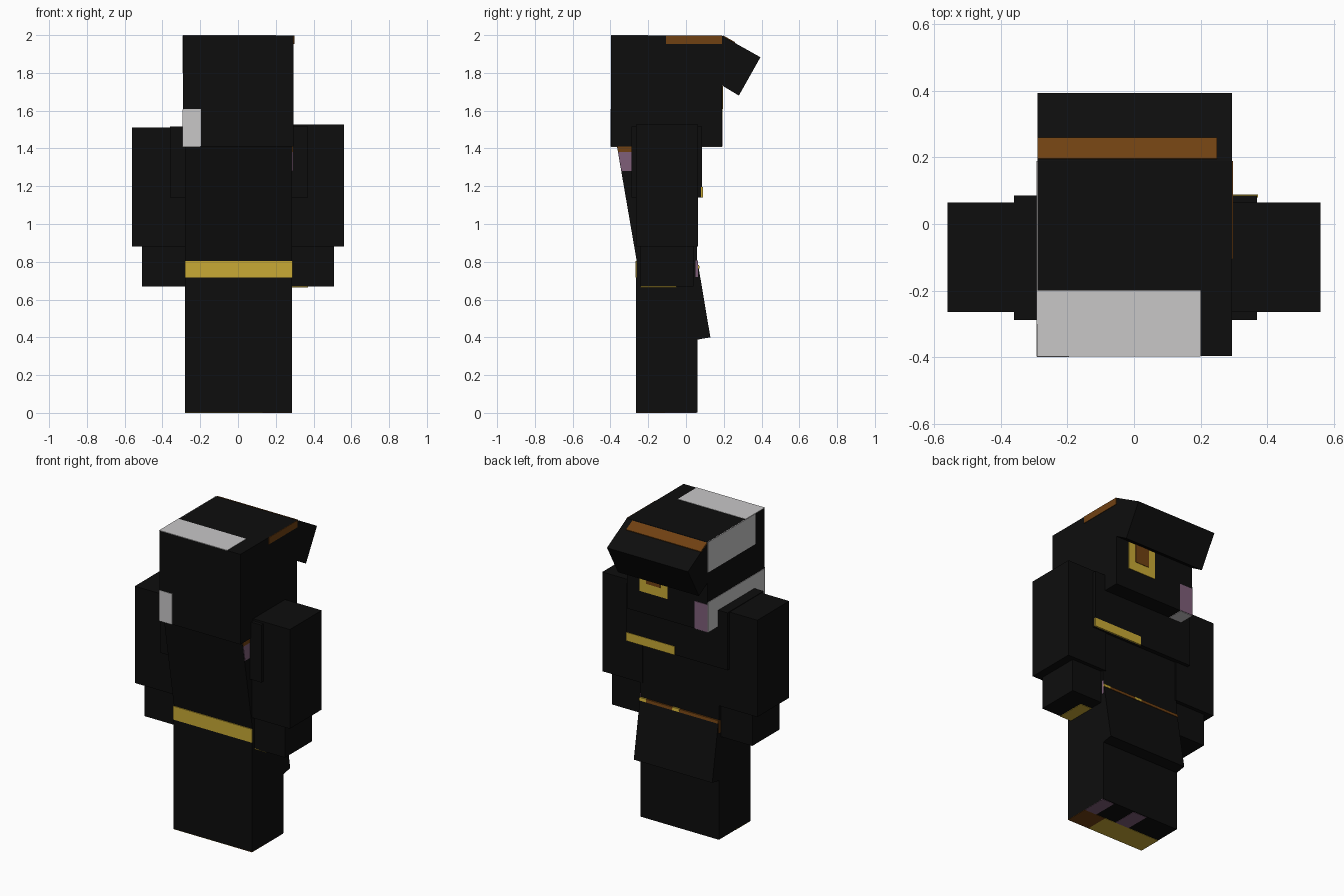
import bpy

if "Cube" in bpy.data.objects:
    bpy.data.objects.remove(bpy.data.objects["Cube"])


def material(name, rgb):
    m = bpy.data.materials.new(name)
    m.diffuse_color = (*rgb, 1)
    m.use_nodes = True
    m.node_tree.nodes["Principled BSDF"].inputs["Base Color"].default_value = m.diffuse_color
    return m


BLACK = material("black", (0.004, 0.004, 0.004))
WHITE = material("pale_grey", (0.58, 0.57, 0.575))
GOLD = material("gold", (0.58, 0.40, 0.035))
BROWN = material("brown", (0.16, 0.052, 0.006))
PURPLE = material("purple", (0.21, 0.112, 0.19))
T = 0.003  # thickness of painted plates


def prism(name, profile, x0, x1, mat):
    """Extrude a clockwise (y, z) profile along x."""
    n = len(profile)
    verts = [(x, y, z) for x in (x0, x1) for y, z in profile]
    faces = [tuple(range(n)), tuple(range(2 * n - 1, n - 1, -1))]
    faces += [((i + 1) % n, i, n + i, n + (i + 1) % n) for i in range(n)]
    mesh = bpy.data.meshes.new(name)
    mesh.from_pydata(verts, [], faces)
    mesh.materials.append(mat)
    ob = bpy.data.objects.new(name, mesh)
    bpy.context.collection.objects.link(ob)
    return ob


def box(name, x, y, z, mat=BLACK):
    profile = [(y[0], z[0]), (y[0], z[1]), (y[1], z[1]), (y[1], z[0])]
    return prism(name, profile, x[0], x[1], mat)


# Head and rear hood
HX = (-0.29, 0.295)
box("head", HX, (-0.397, 0.19), (1.41, 1.998))
hood = [(0.08, 1.80), (0.19, 1.997), (0.394, 1.883), (0.28, 1.68)]
prism("hood", hood, HX[0], HX[1], BLACK)
prism("hood_stripe", [(0.195, 1.99), (0.197, 1.998), (0.26, 1.963), (0.258, 1.955)],
      HX[0], 0.25, BROWN)

# Head markings
box("head_top_patch", (-0.291, 0.20), (-0.398, -0.20), (1.997, 2.0), WHITE)
box("head_front_patch", (-0.292, -0.195), (-0.40, -0.396), (1.41, 1.61), WHITE)
box("head_side_patch_upper", (HX[0] - T, HX[0] + T), (-0.30, 0.19), (1.80, 1.998), WHITE)
box("head_side_patch_lower", (HX[0] - T, HX[0] + T), (-0.398, 0.19), (1.408, 1.605), WHITE)
box("head_bottom_patch", (-0.29, -0.20), (-0.397, 0.19), (1.41 - T, 1.412), WHITE)
box("head_side_stripe", (HX[1] - T, HX[1] + T), (-0.105, 0.19), (1.953, 1.998), BROWN)
box("head_back_corner", (-0.29, -0.195), (0.188, 0.19 + T), (1.41, 1.59), PURPLE)
box("head_back_badge", (0.0, 0.20), (0.188, 0.19 + T), (1.55, 1.73), GOLD)
box("head_back_badge_center", (0.05, 0.15), (0.188, 0.19 + 2 * T), (1.61, 1.73), BROWN)

# Legs and torso
BX = (-0.28, 0.287)
box("legs", BX, (-0.265, 0.06), (0.002, 0.72))
box("torso", BX, (-0.262, 0.058), (0.72, 1.42))
box("belt", (-0.281, 0.288), (-0.268, -0.262), (0.717, 0.805), GOLD)

# Sole markings
box("sole_gold", (BX[0], 0.13), (-0.265, -0.11), (0, 0.004), GOLD)
box("sole_brown", (0.13, BX[1]), (-0.265, -0.11), (0, 0.004), BROWN)
for i, x in enumerate([(0.20, BX[1]), (-0.05, 0.05)]):
    box("sole_purple_%d" % i, x, (-0.11, 0.055), (0, 0.004), PURPLE)

# Slanted chest panel with coloured upper ends
prism("chest_panel", [(-0.262, 0.81), (-0.366, 1.415), (-0.25, 1.415), (-0.25, 0.81)],
      BX[0], BX[1], BLACK)
prism("chest_end_purple", [(-0.341, 1.28), (-0.359, 1.38), (-0.285, 1.38), (-0.285, 1.28)],
      BX[1] - T, BX[1] + T, PURPLE)
prism("chest_end_brown", [(-0.359, 1.38), (-0.364, 1.41), (-0.285, 1.41), (-0.285, 1.38)],
      BX[1] - T, BX[1] + T, BROWN)

# Shoulder cape and its hem
box("shoulder_cape", (-0.36, 0.37), (-0.288, 0.086), (1.14, 1.515))
box("cape_hem", (0.02, 0.372), (0.08, 0.086 + T), (1.139, 1.195), GOLD)

# Arms with sleeves and narrower forearms
for side, s, top in (("left", -1, 1.512), ("right", 1, 1.528)):
    box(side + "_sleeve", sorted((s * 0.27, s * 0.56)), (-0.265, 0.064), (0.88, top))
    box(side + "_forearm", sorted((s * 0.27, s * 0.507)), (-0.24, 0.04), (0.668, 0.90))
box("palm_patch", (0.28, 0.37), (-0.24, -0.05), (0.668 - T, 0.67), GOLD)

# Coat tail sloping out behind the legs
tail = [(0.0, 0.385), (0.0, 0.78), (0.065, 0.78), (0.129, 0.40), (0.06, 0.388)]
prism("coat_tail", tail, BX[0], BX[1], BLACK)
trim = [(0.055, 0.764), (0.055, 0.783), (0.068, 0.783), (0.071, 0.764)]
prism("tail_trim", trim, BX[0], BX[1], BROWN)
for i, x in enumerate([(0.24, 0.289), (0.0, 0.05)]):
    prism("tail_trim_gold_%d" % i, [(y + 0.001, z + 0.001) for y, z in trim],
          x[0], x[1], GOLD)
box("tail_side_patch", (BX[1] - T, BX[1] + T), (0.05, 0.063), (0.72, 0.808), PURPLE)
box("tail_side_patch_left", (BX[0] - T, BX[0] + T), (0.05, 0.066), (0.70, 0.78), BROWN)
